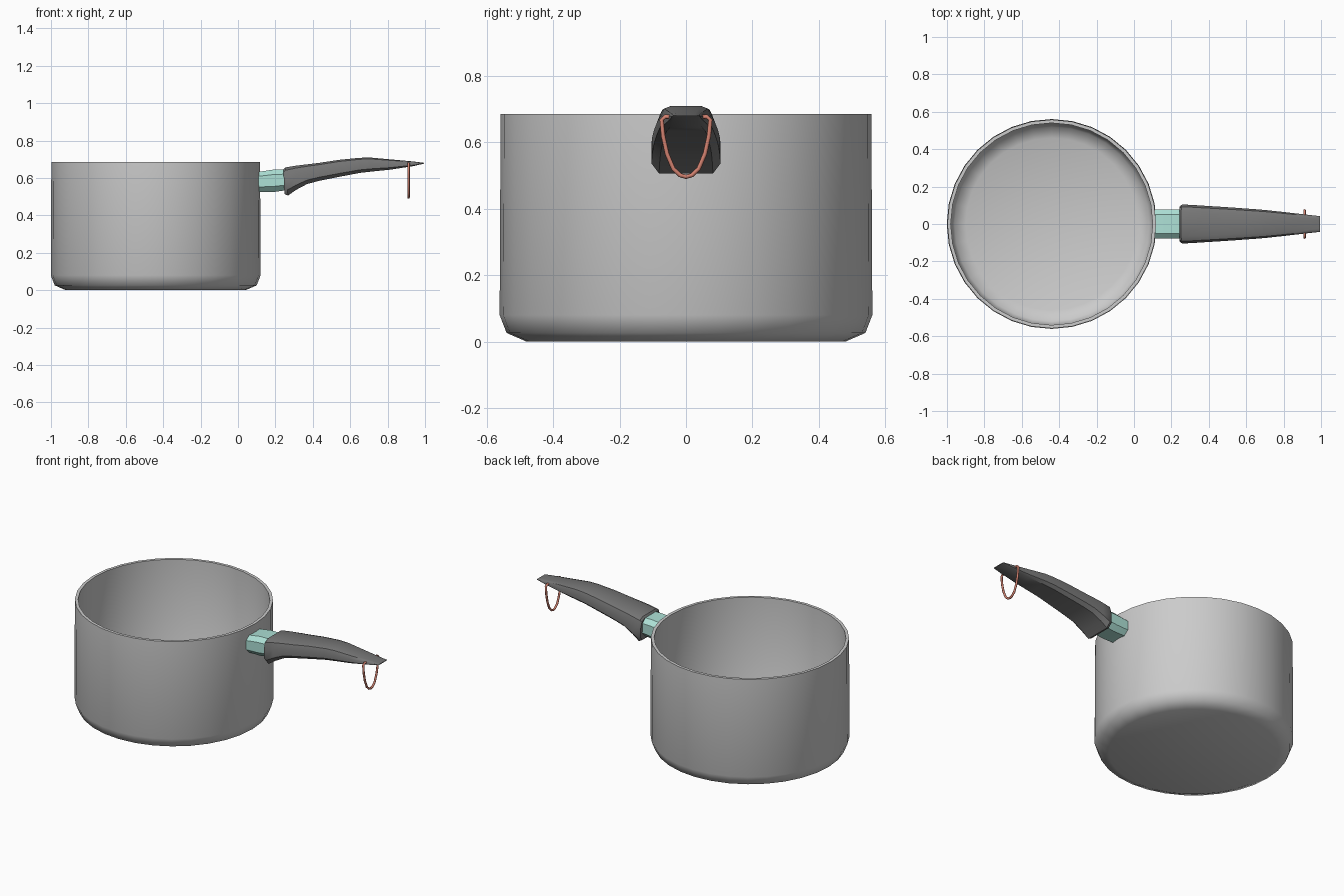
import bpy, bmesh, math
from mathutils import Vector

if "Cube" in bpy.data.objects:
    bpy.data.objects.remove(bpy.data.objects["Cube"])


def material(name, rgb):
    m = bpy.data.materials.new(name)
    m.diffuse_color = (*rgb, 1)
    m.use_nodes = True
    m.node_tree.nodes["Principled BSDF"].inputs["Base Color"].default_value = m.diffuse_color
    return m


def finish(obj, angle, mat=None):
    if mat:
        obj.data.materials.append(mat)
    bpy.ops.object.select_all(action='DESELECT')
    obj.select_set(True)
    bpy.context.view_layer.objects.active = obj
    bpy.ops.object.shade_smooth_by_angle(angle=math.radians(angle))


def loft(name, rings, angle, mat=None):
    """Skin a list of equal-length point rings and cap both ends."""
    bm = bmesh.new()
    loops = [[bm.verts.new(p) for p in ring] for ring in rings]
    n = len(loops[0])
    for a, b in zip(loops, loops[1:]):
        for i in range(n):
            j = (i + 1) % n
            bm.faces.new((a[i], a[j], b[j], b[i]))
    bm.faces.new(loops[0])
    bm.faces.new(loops[-1])
    bmesh.ops.recalc_face_normals(bm, faces=bm.faces)
    mesh = bpy.data.meshes.new(name)
    bm.to_mesh(mesh)
    bm.free()
    obj = bpy.data.objects.new(name, mesh)
    bpy.context.collection.objects.link(obj)
    finish(obj, angle, mat)
    return obj


def section(x, top, bottom, half, shape, lean=0):
    """Mirrored cross-section; shape holds (width, height) fractions."""
    right = [(x + lean * (1 - v), half * u, bottom + (top - bottom) * v)
             for u, v in shape]
    return right + [(px, -py, pz) for px, py, pz in reversed(right)]


dark = material("dark_plastic", (0.18, 0.18, 0.18))
teal = material("teal", (0.42, 0.75, 0.67))
red = material("red_wire", (0.65, 0.22, 0.16))

# Pot: outer wall, rim, inner wall and floor in one profile
SIDES = 32
profile = [(0.48, 0.0), (0.54, 0.026), (0.561, 0.08), (0.558, 0.685),
           (0.54, 0.685), (0.54, 0.10), (0.52, 0.055), (0.46, 0.03)]
rings = [[(-0.44 + r * math.cos(2 * math.pi * i / SIDES),
           r * math.sin(2 * math.pi * i / SIDES), z) for i in range(SIDES)]
         for r, z in profile]
loft("pot", rings, 50)

# Bracket joining pot and handle
bracket = [(0.65, 1), (1, 0.78), (1, 0.25), (0.65, 0)]
loft("handle_bracket",
     [section(0.105, 0.632, 0.525, 0.078, bracket),
      section(0.19, 0.645, 0.525, 0.078, bracket),
      section(0.26, 0.645, 0.535, 0.078, bracket)], 30, teal)

# Curved grip, tapering to the tip: x, top, bottom, half width, lean
grip = [(0.62, 1), (0.88, 0.9), (1, 0.6), (1, 0.2), (0.78, 0)]
stations = [(0.243, 0.645, 0.515, 0.096, 0.005),
            (0.252, 0.656, 0.506, 0.104, 0.015),
            (0.31, 0.666, 0.536, 0.102, 0), (0.37, 0.673, 0.568, 0.098, 0),
            (0.435, 0.681, 0.585, 0.094, 0), (0.54, 0.697, 0.606, 0.087, 0),
            (0.65, 0.708, 0.627, 0.079, 0), (0.71, 0.709, 0.634, 0.074, 0),
            (0.81, 0.700, 0.644, 0.063, 0), (0.94, 0.688, 0.664, 0.048, 0),
            (0.995, 0.681, 0.677, 0.042, 0)]
loft("handle_grip", [section(x, t, b, w, grip, l)
                     for x, t, b, w, l in stations], 35, dark)

# Hanging wire loop hooked into the sides of the grip
half = [(0.040, 0.676), (0.062, 0.677), (0.073, 0.668), (0.069, 0.62),
        (0.057, 0.565), (0.038, 0.52), (0.018, 0.501)]
path = [(-y, z) for y, z in half] + [(0, 0.496)] + half[::-1]
wire_rings = []
for i, (y, z) in enumerate(path):
    p, q = path[max(i - 1, 0)], path[min(i + 1, len(path) - 1)]
    t = Vector((0, q[0] - p[0], q[1] - p[1])).normalized()
    side = Vector((1, 0, 0))
    out = t.cross(side)
    wire_rings.append([Vector((0.912, y, z)) + 0.0065 * (
        side * math.cos(k * math.pi / 4) + out * math.sin(k * math.pi / 4))
        for k in range(8)])
loft("hanging_loop", wire_rings, 50, red)
